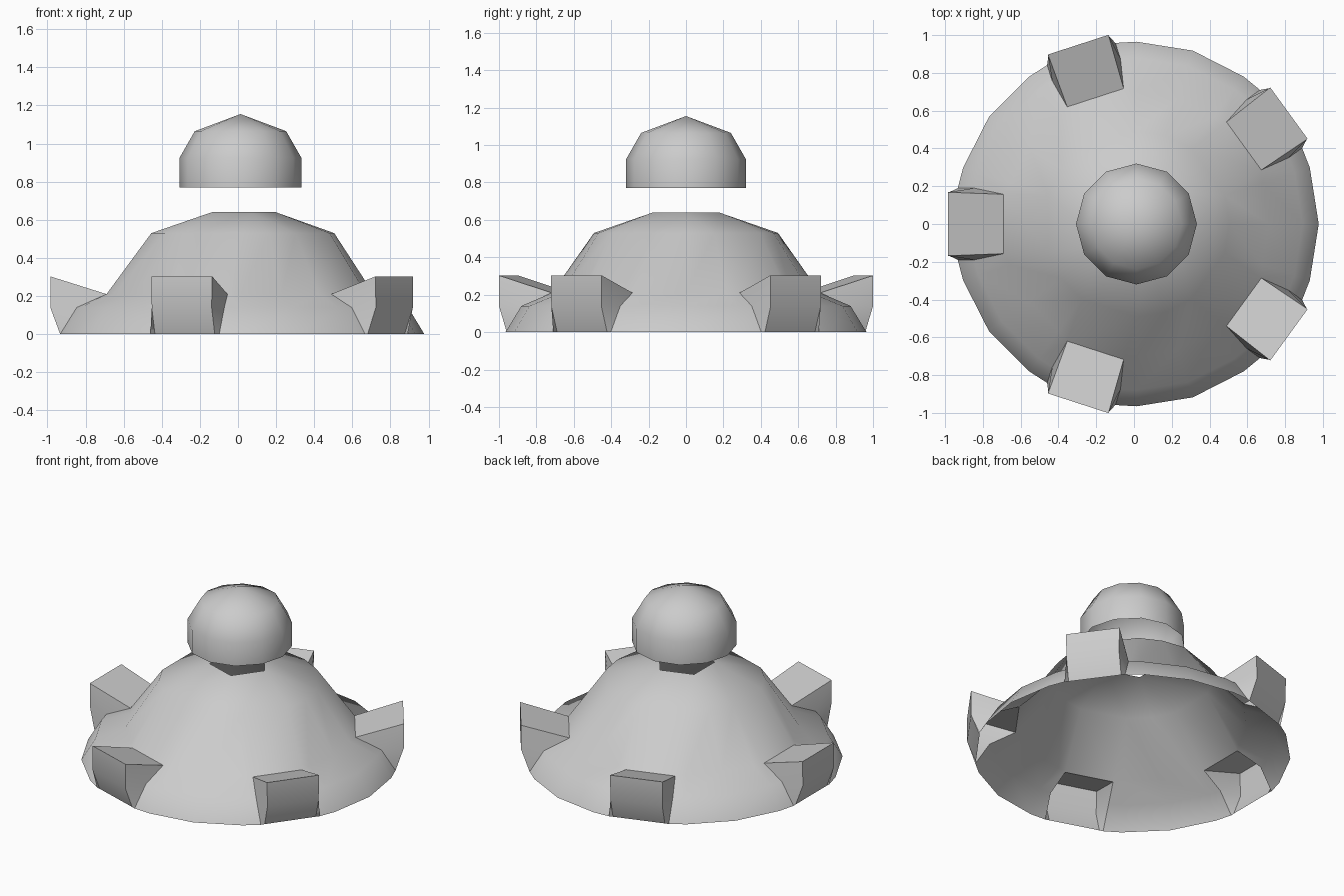
import bpy, bmesh, math
from mathutils import Vector

if "Cube" in bpy.data.objects:
    bpy.data.objects.remove(bpy.data.objects["Cube"])

CX = 0.013                                   # axis offset that centres the bounds
ROWS = [(0.965, 0.0), (0.88, 0.14), (0.70, 0.21), (0.492, 0.53)]   # skirt radius, height


def polar(r, deg, z):
    a = math.radians(deg)
    return Vector((CX + r * math.cos(a), r * math.sin(a), z))


def local(u, t, z, deg):
    """Point u outward and t sideways along the direction deg."""
    a = math.radians(deg)
    return Vector((CX + u * math.cos(a) - t * math.sin(a),
                   u * math.sin(a) + t * math.cos(a), z))


def make(name, faces):
    bm = bmesh.new()
    for f in faces:
        bm.faces.new([bm.verts.new(p) for p in f])
    bmesh.ops.remove_doubles(bm, verts=bm.verts, dist=1e-4)
    bmesh.ops.recalc_face_normals(bm, faces=bm.faces)
    if sum(f.normal.dot(f.calc_center_median()) for f in bm.faces) < 0:
        bmesh.ops.reverse_faces(bm, faces=bm.faces)
    me = bpy.data.meshes.new(name)
    bm.to_mesh(me)
    bm.free()
    ob = bpy.data.objects.new(name, me)
    bpy.context.collection.objects.link(ob)
    bpy.ops.object.select_all(action='DESELECT')
    ob.select_set(True)
    bpy.context.view_layer.objects.active = ob
    bpy.ops.object.shade_smooth_by_angle(angle=math.radians(42))
    return ob


# Flared skirt, open at both ends, with five hollow lugs pulled out of its rim
faces = []
for k in range(5):
    mid = 72 * k
    lug = mid + 36
    # plain panel between two lugs, closing to one corner of the top opening
    cols = [[polar(r, mid + d, z) for r, z in ROWS] for d in (-18, 0, 18)]
    tip, next_tip = polar(0.185, mid, 0.64), polar(0.185, mid + 72, 0.64)
    for a, b in zip(cols, cols[1:]):
        for i in range(3):
            faces.append((a[i], b[i], b[i + 1], a[i + 1]))
        faces.append((a[3], b[3], tip))
    # lug: the two sides mirror each other
    sides = []
    for s in (-1, 1):
        n = [polar(r, lug + 18 * s, z) for r, z in ROWS]
        w = [local(math.sqrt(r * r - 0.19 ** 2), 0.19 * s, z, lug) for r, z in ROWS[:2]]
        low = local(0.945, 0.165 * s, 0, lug)
        bulge = local(0.998, 0.165 * s, 0.14, lug)
        top = local(0.998, 0.168 * s, 0.303, lug)
        inner = local(0.703, 0.157 * s, 0.21, lug)
        faces += [(n[0], n[1], w[1], w[0]), (n[1], n[2], inner, w[1]),
                  (n[2], n[3], inner), (w[0], w[1], bulge, low),
                  (w[1], inner, top, bulge)]
        sides.append((low, bulge, top, inner, n[3]))
    l, r = sides
    for i in range(4):
        faces.append((l[i], r[i], r[i + 1], l[i + 1]))
    faces.append((l[4], r[4], next_tip, tip))
make("skirt_with_lugs", faces)

# Floating domed cap, open underneath
DOME = [(0.32, 0.77), (0.32, 0.925), (0.24, 1.065)]
apex = Vector((CX, 0, 1.155))
faces = []
for k in range(12):
    a, b = ([polar(r, 30 * j, z) for r, z in DOME] for j in (k, k + 1))
    for i in range(2):
        faces.append((a[i], b[i], b[i + 1], a[i + 1]))
    faces.append((a[2], b[2], apex))
make("dome_cap", faces)
